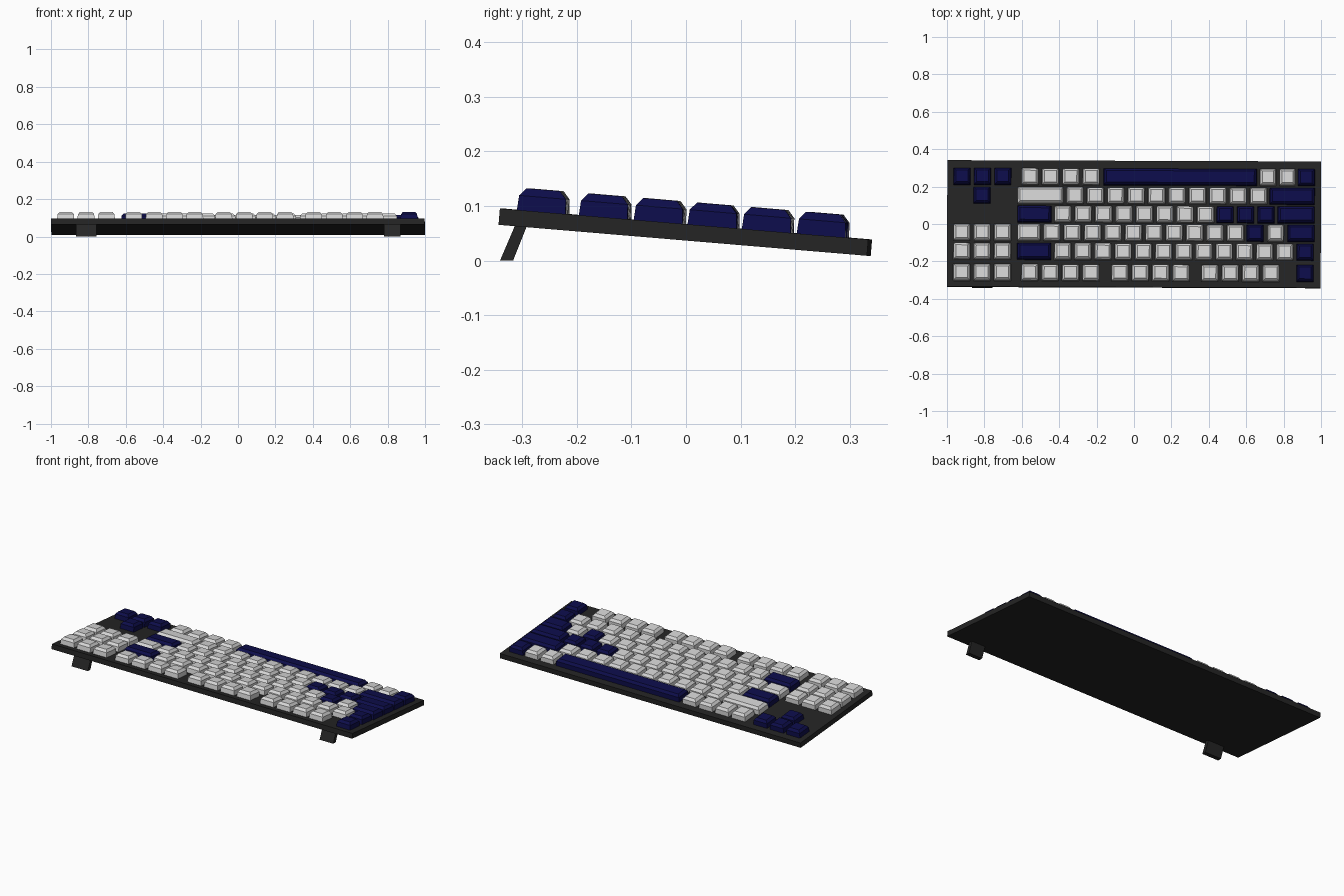
import bpy, bmesh, math
from mathutils import Matrix

if "Cube" in bpy.data.objects:
    bpy.data.objects.remove(bpy.data.objects["Cube"])


def material(name, rgb):
    m = bpy.data.materials.new(name)
    m.diffuse_color = (*rgb, 1)
    m.use_nodes = True
    m.node_tree.nodes["Principled BSDF"].inputs["Base Color"].default_value = m.diffuse_color
    return m


CASE = material("charcoal", (0.018, 0.018, 0.018))
W = material("off white", (0.68, 0.68, 0.68))
B = material("navy", (0.004, 0.004, 0.07))

# Tilted frame of the keyboard: local z = 0 is the top of the case
TILT = (Matrix.Translation((0, 0, 0.067)) @ Matrix.Rotation(math.radians(-0.2), 4, 'Z')
        @ Matrix.Rotation(math.radians(-4.8), 4, 'X'))


def loft(name, rings, mat, matrix=Matrix()):
    """Solid through rectangles given as (x0, x1, y0, y1, z)."""
    bm = bmesh.new()
    loops = [[bm.verts.new(p) for p in ((x0, y0, z), (x1, y0, z), (x1, y1, z), (x0, y1, z))]
             for x0, x1, y0, y1, z in rings]
    bm.faces.new(loops[0][::-1])
    bm.faces.new(loops[-1])
    for a, b in zip(loops, loops[1:]):
        for i in range(4):
            j = (i + 1) % 4
            bm.faces.new((a[i], a[j], b[j], b[i]))
    bmesh.ops.transform(bm, matrix=matrix, verts=bm.verts)
    mesh = bpy.data.meshes.new(name)
    bm.to_mesh(mesh)
    bm.free()
    mesh.materials.append(mat)
    obj = bpy.data.objects.new(name, mesh)
    bpy.context.collection.objects.link(obj)
    return obj


def key(name, x, w, y, mat):
    """Keycap with near-vertical walls and a chamfered top."""
    rings = []
    for inset, z in ((0, -0.002), (0.002, 0.027), (0.014, 0.041)):
        rings.append((x + inset, x + w - inset, y - 0.045 + inset, y + 0.045 - inset, z))
    loft(name, rings, mat, TILT)


# Case plate
loft("case", [(-0.999, 0.999, -0.339, 0.339, z) for z in (-0.03, 0)], CASE, TILT)

# Fold-out feet, leaning outward
for side, x0, x1 in (("left", -0.865, -0.757), ("right", 0.78, 0.87)):
    loft(side + "_foot", [(x0, x1, -0.341, -0.317, 0), (x0, x1, -0.312, -0.290, 0.068)], CASE)

# Key rows: y centre, then runs of (left x, key width, count, colour)
U, GAP = 0.091, 0.018
side_keys = (-0.966, U, 3, W)
ROWS = {
    "space_row": (0.252, [(-0.966, U, 3, B), (-0.602, U, 4, W), (-0.163, 0.819, 1, B),
                          (0.672, 0.086, 2, W), (0.875, U, 1, B)]),
    "shift_row": (0.151, [(-0.859, U, 1, B), (-0.624, 0.246, 1, W), (-0.361, U, 10, W),
                          (0.725, 0.241, 1, B)]),
    "home_row": (0.051, [(-0.624, 0.182, 1, B), (-0.426, U, 8, W), (0.442, U, 3, B),
                         (0.768, 0.198, 1, B)]),
    "tab_row": (-0.048, [side_keys, (-0.624, 0.123, 1, W), (-0.484, U, 10, W),
                         (0.602, U, 1, B), (0.714, 0.087, 1, W), (0.821, 0.145, 1, B)]),
    "number_row": (-0.149, [side_keys, (-0.624, 0.182, 1, B), (-0.426, 0.090, 12, W),
                            (0.870, U, 1, B)]),
    "function_row": (-0.263, [side_keys, (-0.602, U, 4, W), (-0.120, U, 4, W),
                              (0.361, U, 4, W), (0.870, U, 1, B)]),
}
for row, (y, runs) in ROWS.items():
    n = 0
    for x, w, count, mat in runs:
        for i in range(count):
            n += 1
            key(f"{row}_key_{n}", x + i * (w + GAP), w, y, mat)
